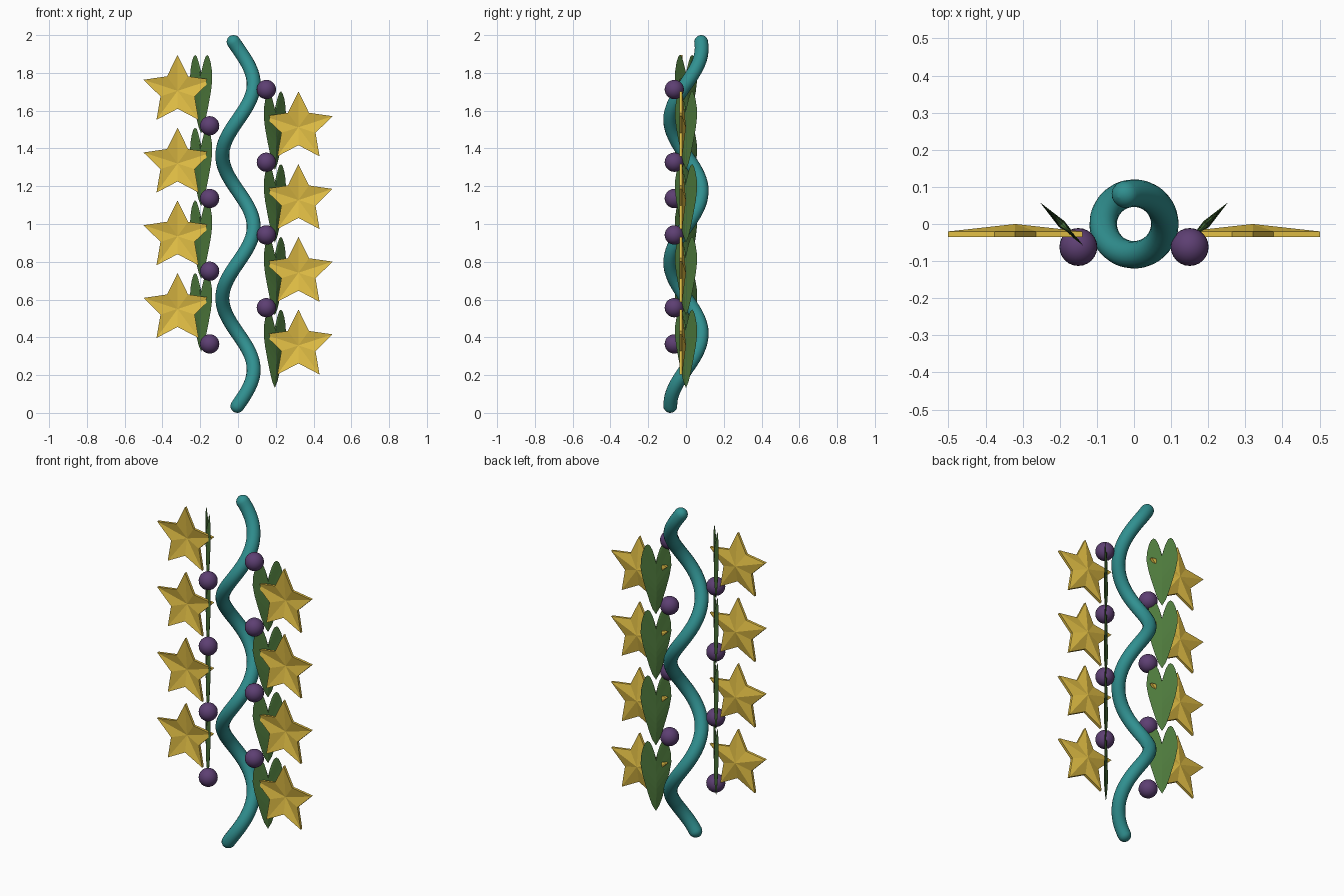
import bpy, bmesh
from math import sin, cos, pi, radians, sqrt
from mathutils import Matrix

if "Cube" in bpy.data.objects:
    bpy.data.objects.remove(bpy.data.objects["Cube"])


def material(name, col):
    m = bpy.data.materials.new(name)
    m.diffuse_color = (*col, 1)
    m.use_nodes = True
    m.node_tree.nodes["Principled BSDF"].inputs["Base Color"].default_value = m.diffuse_color
    return m


TEAL = material("teal", (0.03, 0.28, 0.28))
GOLD = material("gold", (0.76, 0.52, 0.06))
PURPLE = material("purple", (0.11, 0.05, 0.17))
GREEN = material("green", (0.075, 0.19, 0.045))


def finish(name, bm, mat, smooth=False):
    bmesh.ops.remove_doubles(bm, verts=bm.verts, dist=1e-5)
    bmesh.ops.recalc_face_normals(bm, faces=bm.faces)
    for f in bm.faces:
        f.smooth = smooth
    me = bpy.data.meshes.new(name)
    bm.to_mesh(me)
    bm.free()
    me.materials.append(mat)
    ob = bpy.data.objects.new(name, me)
    bpy.context.collection.objects.link(ob)
    return ob


# Spiral vine with rounded ends
R, TUBE, Z0, Z1, TURNS = 0.083, 0.037, 0.037, 1.963, 2.55
stretch = sqrt(1 + (R * TURNS * 2 * pi / (Z1 - Z0)) ** 2)
cap = [TUBE * sin(radians(a)) for a in (89, 75, 60, 45, 30, 15)]
path = [(Z0 - s / stretch, sqrt(max(TUBE**2 - s * s, 0)) / TUBE) for s in cap]
path += [(Z0 + (Z1 - Z0) * i / 120, 1) for i in range(121)]
path += [(Z1 + s / stretch, sqrt(max(TUBE**2 - s * s, 0)) / TUBE) for s in reversed(cap)]
cu = bpy.data.curves.new("spiral_vine", 'CURVE')
cu.dimensions = '3D'
cu.bevel_depth = TUBE
cu.bevel_resolution = 6
cu.use_fill_caps = True
sp = cu.splines.new('POLY')
sp.points.add(len(path) - 1)
for p, (z, r) in zip(sp.points, path):
    a = radians(-92) + TURNS * 2 * pi * (z - Z0) / (Z1 - Z0)
    p.co = (R * cos(a), R * sin(a), z, 1)
    p.radius = r
sp.use_smooth = True
cu.materials.append(TEAL)
bpy.context.collection.objects.link(bpy.data.objects.new("spiral_vine", cu))


# Pressed star: thin shell, hollow in front and raised at the back
def star(name, x, z):
    bm = bmesh.new()
    rims = []
    for y in (-0.035, -0.02):
        ring = []
        for i in range(10):
            r = 0.19 if i % 2 == 0 else 0.095
            a = pi / 2 + i * pi / 5
            ring.append(bm.verts.new((x + r * cos(a), y, z + r * sin(a))))
        rims.append(ring)
    mids = [bm.verts.new((x, y, z)) for y in (-0.015, 0.0)]
    for i in range(10):
        j = (i + 1) % 10
        for ring, mid in zip(rims, mids):
            bm.faces.new((ring[i], ring[j], mid))
        bm.faces.new((rims[0][i], rims[0][j], rims[1][j], rims[1][i]))
    finish(name, bm, GOLD)


# Heart-shaped leaf, thicker along its midrib
HALF = [(0, 0), (0.02, 0.035), (0.035, 0.08), (0.055, 0.15), (0.073, 0.22),
        (0.083, 0.28), (0.081, 0.33), (0.071, 0.375), (0.058, 0.405),
        (0.046, 0.415), (0.033, 0.407), (0.02, 0.38), (0.009, 0.345), (0, 0.31)]


def leaf(name, side, z):
    bm = bmesh.new()
    for s in (-1, 1):
        for d in (-1, 1):
            outer = [bm.verts.new((s * u, 0, v)) for u, v in HALF]
            mid = []
            for i in range(len(HALF)):
                t = min(i / 9, 1)
                mid.append((0, d * 0.011 * sin(pi * min(t, 0.75)), 0.3 * t))
            for i in range(len(HALF) - 1):
                a, b = bm.verts.new(mid[i]), bm.verts.new(mid[i + 1])
                if i == 0:
                    bm.faces.new((outer[0], outer[1], b))
                elif i >= 9:
                    bm.faces.new((outer[i], outer[i + 1], a))
                else:
                    bm.faces.new((outer[i], outer[i + 1], b, a))
    loose = [v for v in bm.verts if not v.link_faces]
    bmesh.ops.delete(bm, geom=loose, context='VERTS')
    m = Matrix.Translation((side * 0.195, 0, z)) @ Matrix.Rotation(side * radians(45), 4, 'Z')
    bmesh.ops.transform(bm, matrix=m, verts=bm.verts)
    finish(name, bm, GREEN)


# Round berry
def berry(name, x, z):
    bm = bmesh.new()
    bmesh.ops.create_uvsphere(bm, u_segments=24, v_segments=14, radius=0.051,
                              matrix=Matrix.Translation((x, -0.062, z)))
    finish(name, bm, PURPLE, True)


# Staggered rows on both sides of the vine
for side, word, star_z, berry_z in ((-1, "left", 0.55, 0.365), (1, "right", 0.357, 0.557)):
    for k in range(4):
        dz = 0.385 * k
        star(f"{word}_star_{k+1}", side * 0.32, star_z + dz)
        leaf(f"{word}_leaf_{k+1}", side, star_z - 0.225 + dz)
        berry(f"{word}_berry_{k+1}", side * 0.15, berry_z + dz)
